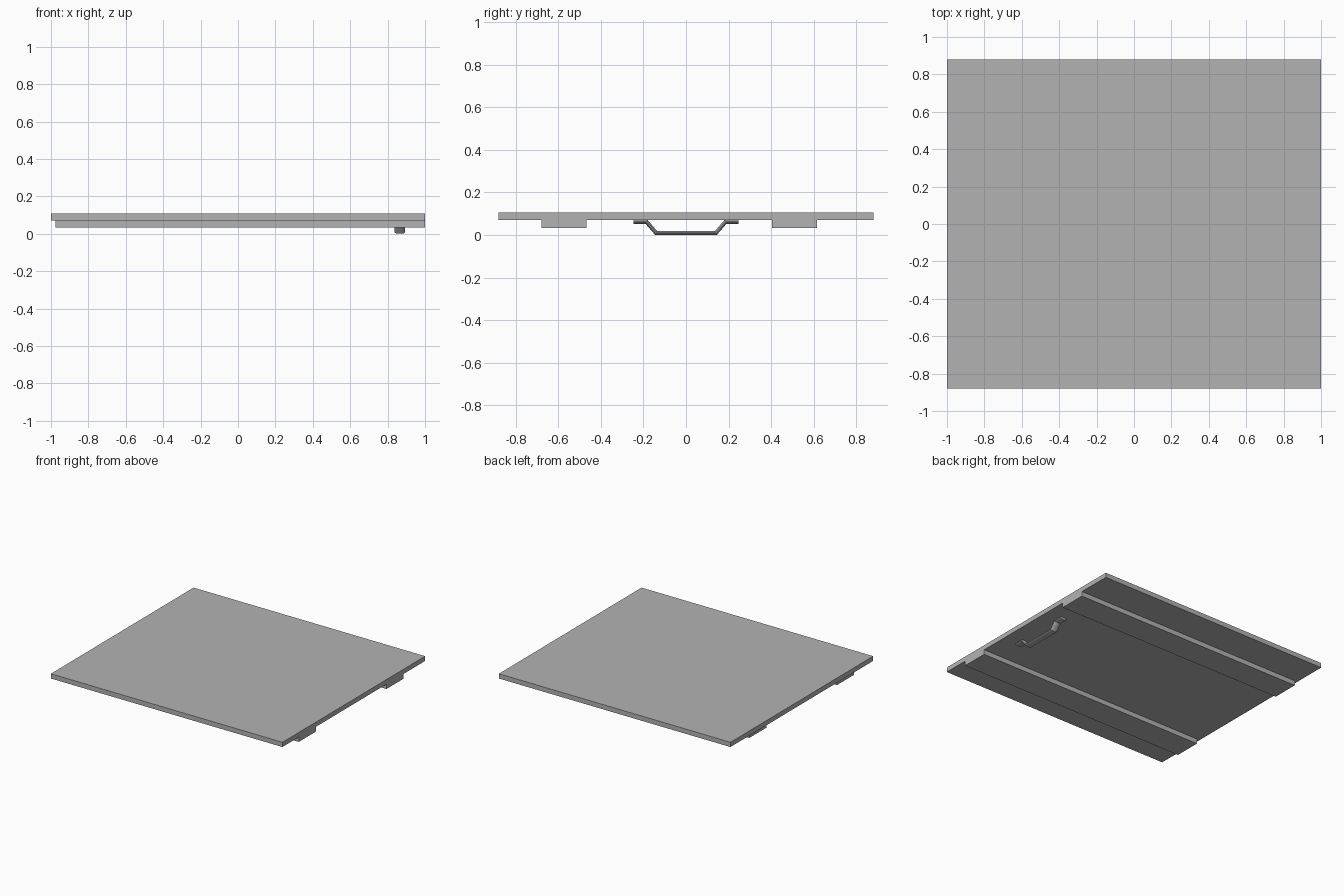
import bpy
import bmesh
import math
from mathutils import Vector

cube = bpy.data.objects.get("Cube")
if cube:
    bpy.data.objects.remove(cube)

grey = bpy.data.materials.new("plain grey")
grey.use_nodes = True
GREY = (0.45, 0.45, 0.45, 1)
grey.diffuse_color = GREY
grey.node_tree.nodes["Principled BSDF"].inputs["Base Color"].default_value = GREY


def finish(name, bm):
    bmesh.ops.recalc_face_normals(bm, faces=bm.faces)
    mesh = bpy.data.meshes.new(name)
    bm.to_mesh(mesh)
    bm.free()
    mesh.materials.append(grey)
    obj = bpy.data.objects.new(name, mesh)
    bpy.context.collection.objects.link(obj)
    return obj


def box(name, low, high):
    low, high = Vector(low), Vector(high)
    bm = bmesh.new()
    bmesh.ops.create_cube(bm, size=1)
    bmesh.ops.scale(bm, vec=high - low, verts=bm.verts)
    bmesh.ops.translate(bm, vec=(low + high) / 2, verts=bm.verts)
    return finish(name, bm)


# Flat panel and the two battens beneath it
box("panel", (-1, -0.88, 0.07), (1, 0.88, 0.107))
for name, y0, y1 in (("front_batten", -0.678, -0.467), ("back_batten", 0.403, 0.615)):
    box(name, (-0.977, y0, 0.033), (1, y1, 0.07))

# Pull handle: a flattened round bar swept along a bent path with mitred corners
half = [(0.247, 0.0615), (0.185, 0.0615), (0.14, 0.0095)]
path = [Vector((-y, z)) for y, z in half] + [Vector(p) for p in reversed(half)]
SIDES, HALF_WIDTH, HALF_THICK, HANDLE_X = 12, 0.03, 0.0095, 0.865
bm = bmesh.new()
rings = []
for i, p in enumerate(path):
    before = (p - path[i - 1]).normalized() if i else None
    after = (path[i + 1] - p).normalized() if i < len(path) - 1 else None
    before, after = before or after, after or before
    tangent = (before + after).normalized()
    normal = Vector((-tangent.y, tangent.x)) / tangent.dot(before)
    ring = []
    for k in range(SIDES):
        a = math.tau * (k + 0.5) / SIDES
        q = p + normal * HALF_THICK * math.sin(a) / math.cos(math.pi / SIDES)
        ring.append(bm.verts.new((HANDLE_X + HALF_WIDTH * math.cos(a), q.x, q.y)))
    rings.append(ring)
for r, s in zip(rings, rings[1:]):
    for k in range(SIDES):
        j = (k + 1) % SIDES
        bm.faces.new((r[k], r[j], s[j], s[k]))
bm.faces.new(rings[0])
bm.faces.new(rings[-1])
handle = finish("pull_handle", bm)

bpy.ops.object.select_all(action="DESELECT")
handle.select_set(True)
bpy.context.view_layer.objects.active = handle
bpy.ops.object.shade_smooth_by_angle(angle=math.radians(35))
